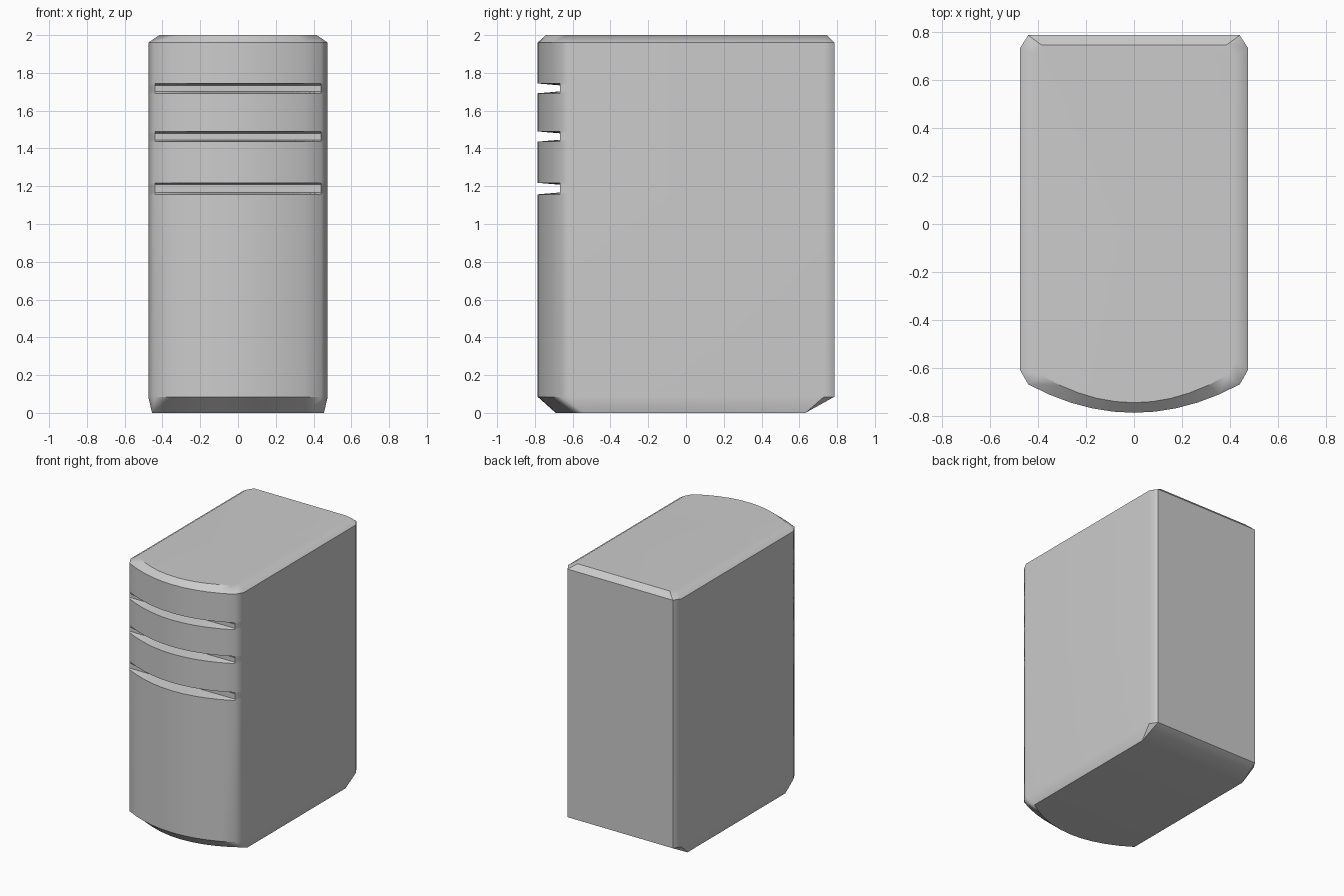
import bpy, bmesh, math

if "Cube" in bpy.data.objects:
    bpy.data.objects.remove(bpy.data.objects["Cube"])

ARC = 10  # segments across the bowed front


def ring(z, side, corner, back, back_side, front_side, front_corner, tip):
    """Plan outline: chamfered box whose front bows out to y = tip."""
    pts = [(side, front_side), (side, back_side), (corner[1], back),
           (-corner[1], back), (-side, back_side), (-side, front_side)]
    for i in range(ARC + 1):
        t = -1 + 2 * i / ARC
        pts.append((corner[0] * t, tip + (front_corner - tip) * t * t))
    return [(x, y, z) for x, y in pts]


def wall(z, tip=-0.785):
    return ring(z, 0.475, (0.44, 0.44), 0.785, 0.73, -0.605, -0.667, tip)


# Tapered base, then walls
rings = [ring(0, 0.455, (0.455, 0.455), 0.632, 0.632, -0.537, -0.537, -0.69),
         wall(0.085)]

# Three tapered grooves cut back to a flat front
for low, high in ((1.157, 1.218), (1.436, 1.490), (1.692, 1.744)):
    rings += [wall(low), wall(low + 0.01, -0.668),
              wall(high - 0.01, -0.668), wall(high)]

# Bevelled top rim
rings += [wall(1.96),
          ring(2.0, 0.417, (0.385, 0.385), 0.745, 0.70, -0.575, -0.63, -0.743)]

bm = bmesh.new()
loops = [[bm.verts.new(p) for p in r] for r in rings]
n = len(loops[0])
for a, b in zip(loops, loops[1:]):
    for i in range(n):
        j = (i + 1) % n
        bm.faces.new((a[i], a[j], b[j], b[i]))
bm.faces.new(loops[0][::-1])
bm.faces.new(loops[-1])
bmesh.ops.remove_doubles(bm, verts=bm.verts, dist=0.0005)
bmesh.ops.recalc_face_normals(bm, faces=bm.faces)

mesh = bpy.data.meshes.new("tower_case")
bm.to_mesh(mesh)
bm.free()
case = bpy.data.objects.new("tower_case", mesh)
bpy.context.collection.objects.link(case)
bpy.context.view_layer.objects.active = case
case.select_set(True)
bpy.ops.object.shade_smooth_by_angle(angle=math.radians(35))

# Keep the big panels looking flat
weighted = case.modifiers.new("flat_panels", 'WEIGHTED_NORMAL')
weighted.keep_sharp = True
